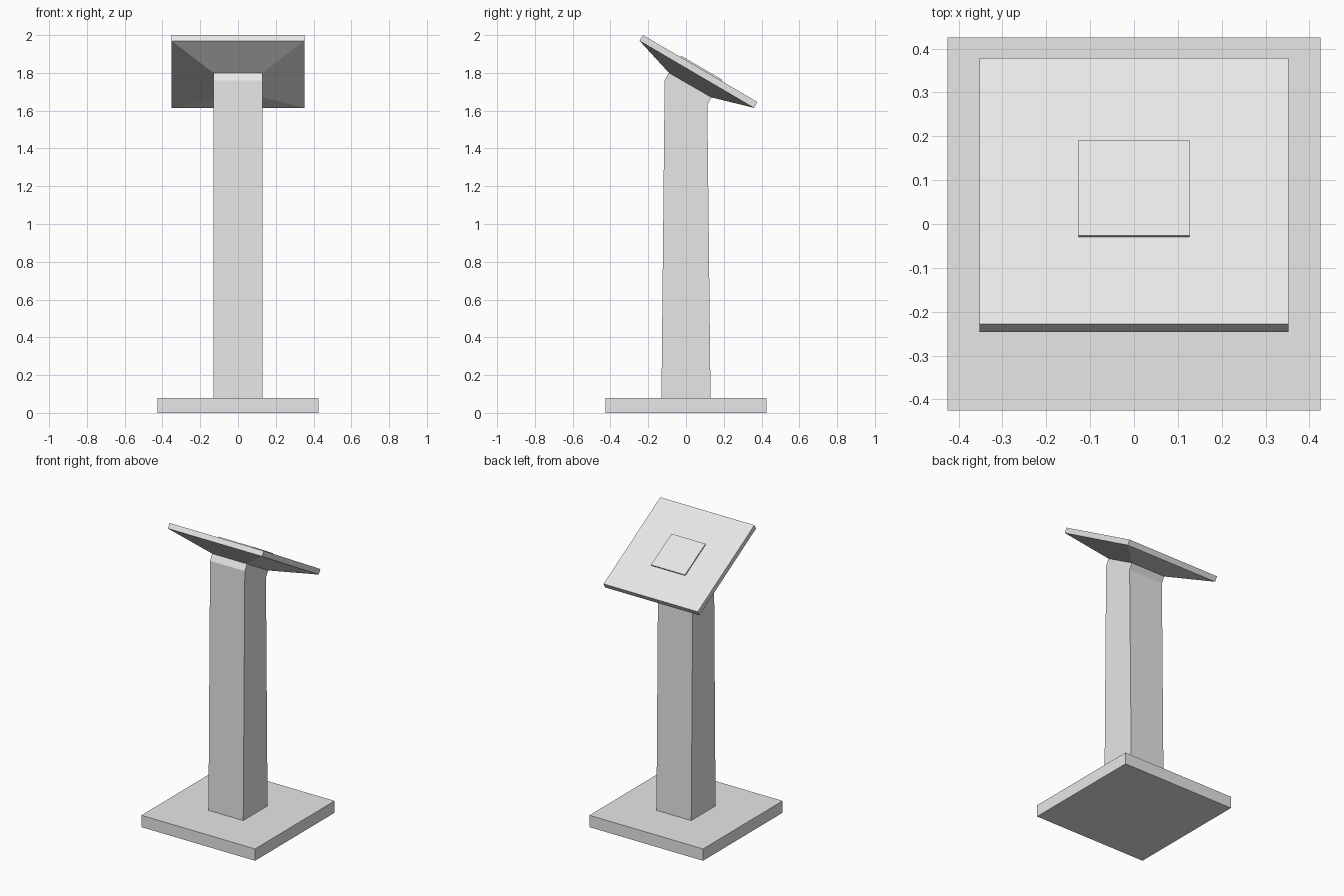
import bpy, bmesh

if "Cube" in bpy.data.objects:
    bpy.data.objects.remove(bpy.data.objects["Cube"])

grey = bpy.data.materials.new("light grey")
grey.diffuse_color = (0.8, 0.8, 0.8, 1)
grey.use_nodes = True
grey.node_tree.nodes["Principled BSDF"].inputs["Base Color"].default_value = grey.diffuse_color


def loft(name, rings):
    """Stack four-sided rings: (half width, (front y, z), (back y, z))."""
    bm = bmesh.new()
    loops = []
    for w, (fy, fz), (by, bz) in rings:
        loops.append([bm.verts.new(p) for p in
                      ((-w, fy, fz), (w, fy, fz), (w, by, bz), (-w, by, bz))])
    for a, b in zip(loops, loops[1:]):
        for i in range(4):
            j = (i + 1) % 4
            bm.faces.new((a[i], a[j], b[j], b[i]))
    bm.faces.new(loops[0][::-1])
    bm.faces.new(loops[-1])
    bmesh.ops.recalc_face_normals(bm, faces=bm.faces[:])
    mesh = bpy.data.meshes.new(name)
    bm.to_mesh(mesh)
    bm.free()
    mesh.materials.append(grey)
    obj = bpy.data.objects.new(name, mesh)
    bpy.context.collection.objects.link(obj)
    return obj


# Square foot slab
loft("base", [(0.425, (-0.425, 0), (0.425, 0)),
              (0.425, (-0.425, 0.08), (0.425, 0.08))])

# Tapered post, bent to the tilt at its neck
loft("post", [(0.13, (-0.13, 0.08), (0.13, 0.08)),
              (0.13, (-0.113, 1.76), (0.113, 1.63)),
              (0.13, (-0.09, 1.80), (0.135, 1.67))])

# Flared underside and tilted square top
loft("tilted_top", [(0.13, (-0.09, 1.80), (0.135, 1.67)),
                    (0.352, (-0.246, 1.97), (0.36, 1.615)),
                    (0.352, (-0.228, 2.0), (0.378, 1.646))])

# Thin raised panel on the top face
loft("raised_panel", [(0.127, (-0.03, 1.884), (0.188, 1.757)),
                      (0.127, (-0.026, 1.891), (0.192, 1.764))])
